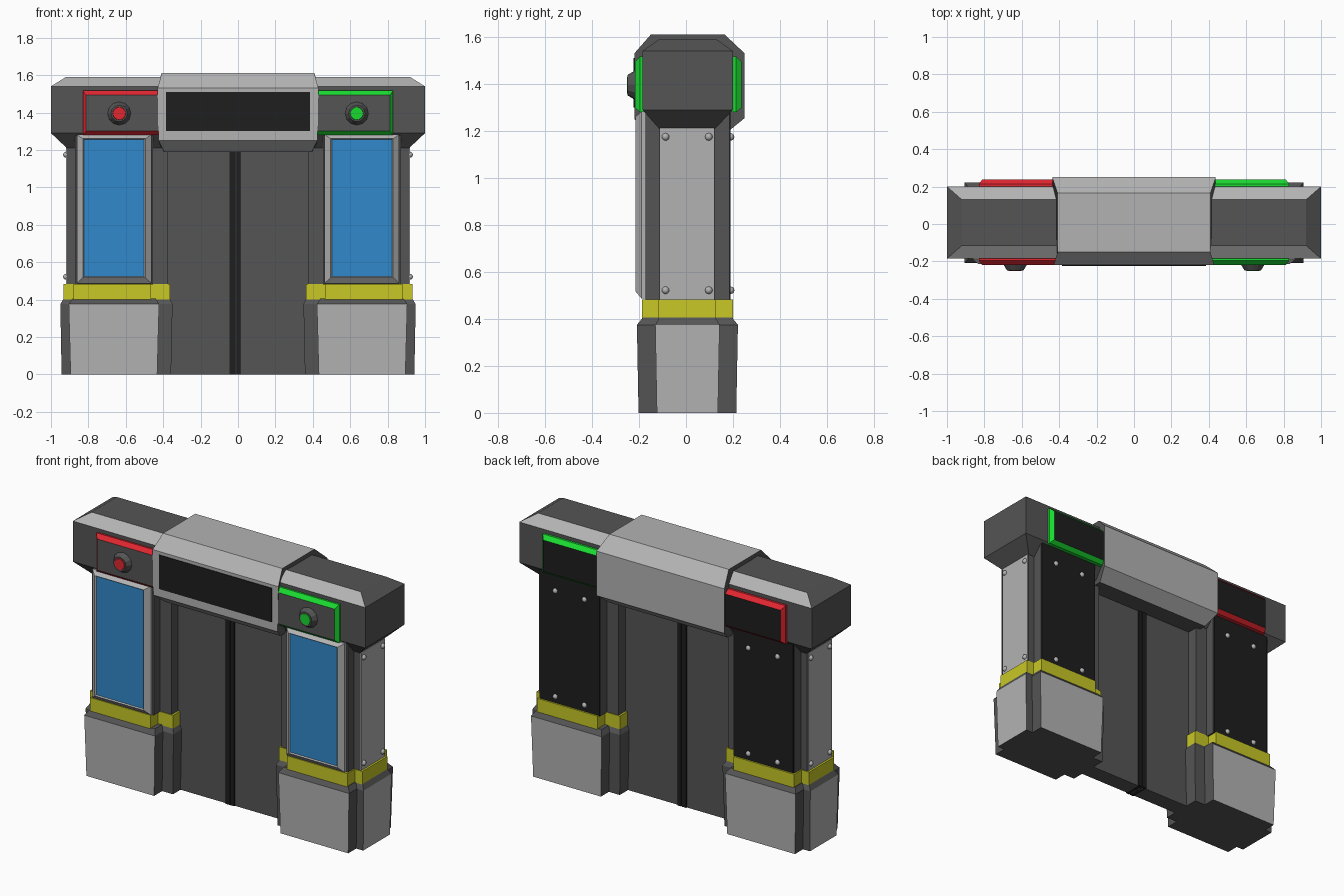
import bpy, bmesh
from mathutils import Matrix, Vector
from math import radians

if "Cube" in bpy.data.objects:
    bpy.data.objects.remove(bpy.data.objects["Cube"])


def material(name, r, g, b):
    m = bpy.data.materials.new(name)
    m.diffuse_color = (r, g, b, 1)
    m.use_nodes = True
    m.node_tree.nodes["Principled BSDF"].inputs["Base Color"].default_value = m.diffuse_color
    return m


LIGHT = material("light_grey", .45, .45, .45)
DARK = material("dark_grey", .09, .09, .09)
BLACK = material("black", .013, .013, .013)
BLUE = material("blue", .03, .25, .6)
RED = material("red", .75, .02, .03)
GREEN = material("green", .01, .7, .03)
YELLOW = material("yellow", .58, .58, .02)


def finish(name, bm, mats):
    bmesh.ops.recalc_face_normals(bm, faces=bm.faces)
    me = bpy.data.meshes.new(name)
    bm.to_mesh(me)
    bm.free()
    for m in mats:
        me.materials.append(m)
    ob = bpy.data.objects.new(name, me)
    bpy.context.collection.objects.link(ob)
    return ob


def loft(name, rings, mat, s=1, cap=None, pick=None, pick_mat=None):
    """Skin matching rings and close both ends; pick(ring, edge) selects accent faces."""
    bm = bmesh.new()
    vs = [[bm.verts.new((s * x, y, z)) for x, y, z in r] for r in rings]
    n = len(vs[0])
    bm.faces.new(vs[0])
    bm.faces.new(vs[-1]).material_index = 1
    for k in range(len(vs) - 1):
        for i in range(n):
            j = (i + 1) % n
            f = bm.faces.new((vs[k][i], vs[k][j], vs[k + 1][j], vs[k + 1][i]))
            if pick and pick(k, i):
                f.material_index = 2
    return finish(name, bm, [mat, cap or mat, pick_mat or mat])


def rect_y(x0, x1, z0, z1, y):
    return [(x0, y, z0), (x1, y, z0), (x1, y, z1), (x0, y, z1)]


def rect_z(x0, x1, y0, y1, z):
    return [(x0, y0, z), (x1, y0, z), (x1, y1, z), (x0, y1, z)]


def box(name, x0, x1, y0, y1, z0, z1, mat, s=1):
    return loft(name, [rect_z(x0, x1, y0, y1, z0), rect_z(x0, x1, y0, y1, z1)], mat, s)


def plus(fx0, fx1, sx0, sx1, yf, ys, z, c=.006):
    """Notched-corner footprint: deep block fx by yf, wide block sx by ys."""
    a, b, d, e = c - yf, c + yf, c - ys, c + ys
    return [(x, y, z) for x, y in (
        (fx0, a), (fx1, a), (fx1, d), (sx1, d), (sx1, e), (fx1, e),
        (fx1, b), (fx0, b), (fx0, e), (sx0, e), (sx0, d), (fx0, d))]


def cone(name, x, y0, y1, z, r0, r1, mat):
    bm = bmesh.new()
    bmesh.ops.create_cone(bm, cap_ends=True, segments=12, radius1=r0, radius2=r1, depth=y0 - y1,
                          matrix=Matrix.Translation((x, (y0 + y1) / 2, z)) @ Matrix.Rotation(radians(90), 4, 'X'))
    return finish(name, bm, [mat])


def bolts(name, points, mat):
    bm = bmesh.new()
    for p in points:
        bmesh.ops.create_uvsphere(bm, u_segments=10, v_segments=6, radius=.016,
                                  matrix=Matrix.Translation(Vector(p)))
    for f in bm.faces:
        f.smooth = True
    return finish(name, bm, [mat])


for s, side, glow in ((-1, "left", RED), (1, "right", GREEN)):
    # Pillar foot with light facing plates
    loft(side + "_pillar_base",
         [plus(.432, .895, .358, .943, .208, .13, 0),
          plus(.422, .905, .35, .95, .215, .137, .375),
          plus(.44, .885, .365, .932, .19, .12, .405)],
         DARK, s, pick=lambda k, i: k == 0 and i in (0, 3, 6), pick_mat=LIGHT)
    # Yellow band
    loft(side + "_warning_band",
         [plus(.465, .88, .363, .932, .194, .122, z) for z in (.4, .483)], YELLOW, s)
    # Pillar shaft
    loft(side + "_pillar_shaft",
         [plus(.455, .872, .375, .915, .178, .118, z) for z in (.48, 1.3)], DARK, s)
    box(side + "_side_plate", .9, .92, -.11, .12, .48, 1.212, LIGHT, s)
    box(side + "_back_plate", .46, .866, .17, .19, .48, 1.285, BLACK, s)
    bolts(side + "_bolts",
          [(s * .92, y, z) for y in (-.087, .097) for z in (.522, 1.175)] +
          [(s * x, .19, z) for x in (.56, .76) for z in (.522, 1.175)], LIGHT)
    # Screen with sloped frame
    loft(side + "_screen",
         [rect_y(.463, .862, .487, 1.283, -.16), rect_y(.463, .862, .487, 1.283, -.19),
          rect_y(.495, .83, .517, 1.26, -.215), rect_y(.502, .823, .522, 1.255, -.207)],
         LIGHT, s, cap=BLUE)
    # Side beam of the lintel
    loft(side + "_beam",
         [rect_z(.36, .915, -.115, .125, 1.21), rect_z(.36, 1, -.185, .2, 1.29),
          rect_z(.36, 1, -.185, .2, 1.54), rect_z(.36, .92, -.115, .13, 1.59)],
         DARK, s, pick=lambda k, i: k == 2 and i in (0, 2), pick_mat=LIGHT)
    # Glowing rims with dark faces, front and back
    for end, y0, y1, m in (("front", -.17, -.218, DARK), ("back", .185, .237, BLACK)):
        ym = y0 + (y1 - y0) * .55
        loft(side + "_signal_" + end,
             [rect_y(.4, .83, 1.28, 1.517, y0), rect_y(.4, .83, 1.28, 1.517, ym),
              rect_y(.4, .812, 1.3, 1.493, y1)], glow, s, cap=m)
    # Signal lamp
    cone(side + "_lamp_housing", s * .635, -.21, -.248, 1.395, .067, .044, DARK)
    cone(side + "_lamp", s * .635, -.24, -.252, 1.395, .038, .034, glow)
    # Sliding door leaf
    box(side + "_door", .016, .4, -.05, .055, .0, 1.22, DARK, s)

# Central door seals
box("door_seal", -.045, -.014, -.058, .063, 0, 1.2, BLACK)
box("door_seal_edge", -.009, .014, -.058, .063, 0, 1.2, BLACK)
box("door_core", -.03, .03, -.045, .05, 0, 1.22, DARK)

# Central header: one octagonal profile, half-width varying along it
profile = [(-.22, 1.53, .43), (-.15, 1.61, .408), (.165, 1.61, .408), (.25, 1.53, .437),
           (.25, 1.255, .437), (.17, 1.19, .405), (-.15, 1.19, .395), (-.22, 1.25, .425)]
loft("header", [[(k * h, y, z) for y, z, h in profile] for k in (-1, 1)], DARK,
     pick=lambda k, i: i in (0, 1, 2, 3, 4, 6, 7), pick_mat=LIGHT)
# Black display panel
loft("header_display", [rect_y(-.385, .385, 1.3, 1.51, -.21), rect_y(-.385, .385, 1.3, 1.51, -.224)], BLACK)
